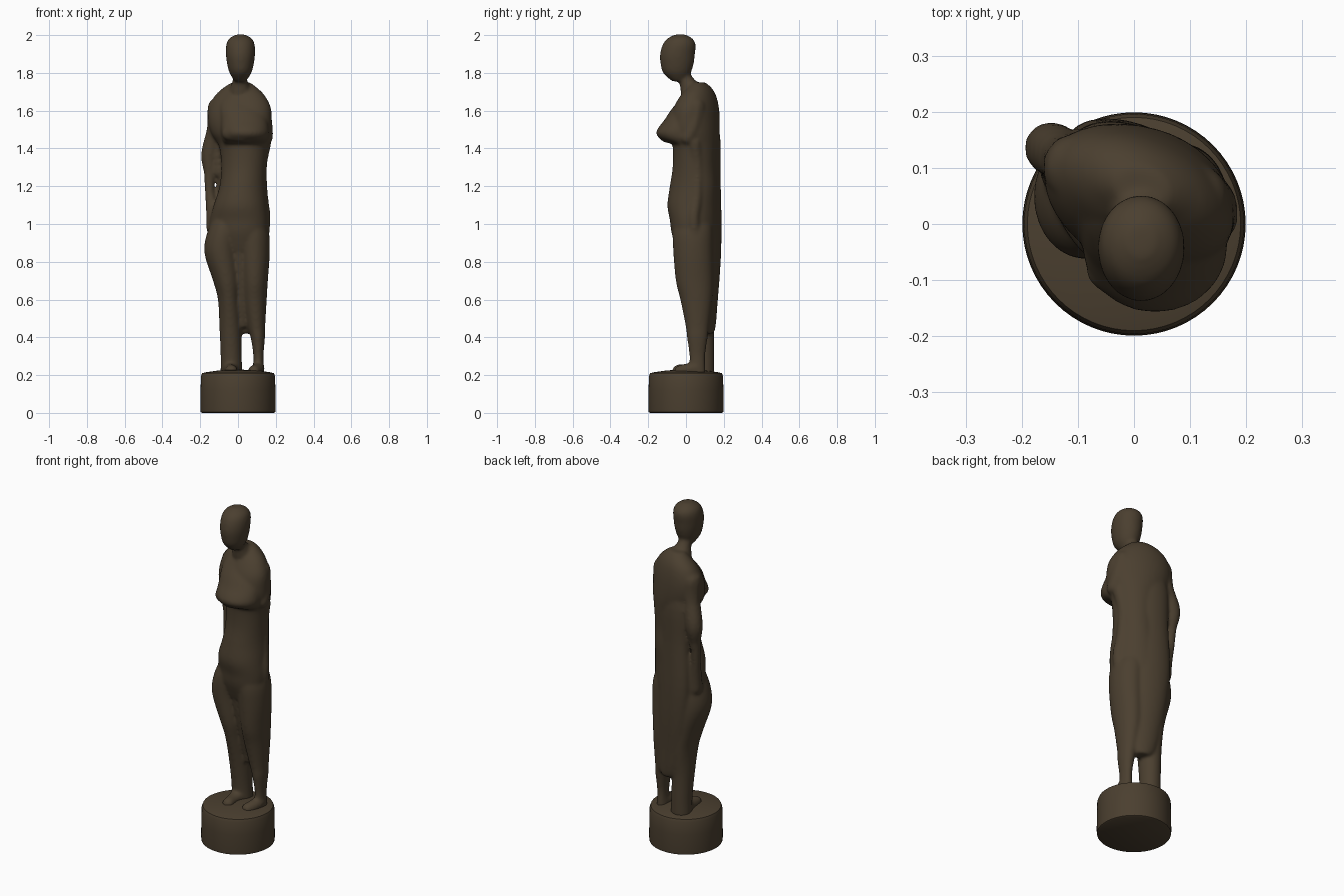
import bpy, bmesh, math
from mathutils import Vector, Matrix

bronze = bpy.data.materials.new("dark_bronze")
bronze.diffuse_color = (0.07, 0.05, 0.029, 1)


def spline(rows, steps):
    """Catmull-Rom interpolation through rows of numbers."""
    out = []
    for i in range(len(rows) - 1):
        p0, p1 = rows[max(i - 1, 0)], rows[i]
        p2, p3 = rows[i + 1], rows[min(i + 2, len(rows) - 1)]
        for s in range(steps):
            t = s / steps
            out.append([0.5 * (2 * b + (c - a) * t + (2 * a - 5 * b + 4 * c - d) * t * t
                               + (3 * b - a - 3 * c + d) * t ** 3)
                        for a, b, c, d in zip(p0, p1, p2, p3)])
    return out + [list(rows[-1])]


def loft(bm, rows, turn=0, sides=40):
    """Stack of ellipses; rows are z, centre x, centre y, radius x, radius y (low to high)."""
    rot = Matrix.Rotation(math.radians(turn), 2)
    rings = []
    for z, cx, cy, a, b in spline(rows, 4):
        ring = []
        for k in range(sides):
            t = 2 * math.pi * k / sides
            p = rot @ Vector((a * math.cos(t), b * math.sin(t)))
            ring.append(bm.verts.new((cx + p.x, cy + p.y, z)))
        rings.append(ring)
    for lo, hi in zip(rings, rings[1:]):
        for k in range(sides):
            n = (k + 1) % sides
            bm.faces.new((lo[k], lo[n], hi[n], hi[k]))
    bm.faces.new(rings[0][::-1])
    bm.faces.new(rings[-1])


def limb(bm, pts, steps=6):
    """Chain of overlapping balls; points are x, y, z, radius."""
    for x, y, z, r in spline(pts, steps):
        bmesh.ops.create_icosphere(bm, subdivisions=2, radius=r,
                                   matrix=Matrix.Translation((x, y, z)))


def finish(bm, name):
    bmesh.ops.recalc_face_normals(bm, faces=bm.faces)
    me = bpy.data.meshes.new(name)
    bm.to_mesh(me)
    bm.free()
    me.materials.append(bronze)
    me.polygons.foreach_set("use_smooth", [True] * len(me.polygons))
    ob = bpy.data.objects.new(name, me)
    bpy.context.collection.objects.link(ob)
    return ob


fig = bmesh.new()

# head and neck
loft(fig, [(1.755, .012, -.038, .03, .035), (1.8, .013, -.048, .058, .073),
           (1.85, .013, -.047, .071, .088), (1.9, .013, -.045, .077, .092),
           (1.95, .013, -.036, .075, .087), (1.982, .013, -.032, .06, .066),
           (2.003, .013, -.03, .024, .028)])
limb(fig, [(.01, -.03, 1.81, .045), (.01, 0, 1.76, .04), (.012, .03, 1.7, .06)])

# torso, with the shoulders turned
loft(fig, [(.86, 0, .06, .145, .1), (.95, .002, .05, .158, .12), (1.02, .005, .045, .158, .125),
           (1.1, .012, .035, .142, .132), (1.2, .025, .04, .122, .126),
           (1.3, .03, .045, .12, .115), (1.41, .03, .048, .132, .116),
           (1.48, .018, .045, .165, .125), (1.55, .01, .048, .176, .122),
           (1.62, .01, .055, .17, .108), (1.68, .01, .065, .138, .085),
           (1.72, .012, .07, .095, .06), (1.75, .015, .065, .05, .035)], turn=-22)

# chest sloping out to a full front, with a sharp underside
loft(fig, [(1.425, .035, -.02, .11, .06), (1.45, .038, -.035, .122, .1),
           (1.48, .038, -.04, .128, .118), (1.51, .036, -.038, .127, .108),
           (1.55, .032, -.03, .122, .085), (1.6, .022, -.012, .115, .07),
           (1.65, .015, .018, .105, .06), (1.7, .01, .05, .07, .055)])
limb(fig, [(.115, .05, 1.62, .055), (.137, .035, 1.52, .048), (.142, .01, 1.46, .045)])
limb(fig, [(.1, -.065, 1.475, .043), (.03, -.1, 1.475, .046), (-.045, -.08, 1.48, .042)])

# hanging arm with elbow and hand
limb(fig, [(-.1, .1, 1.61, .064), (-.118, .115, 1.5, .05), (-.148, .135, 1.37, .049),
           (-.15, .128, 1.27, .032), (-.15, .12, 1.17, .027), (-.135, .105, 1.07, .036),
           (-.125, .095, .98, .045)])
limb(fig, [(-.1, .125, 1.45, .045), (-.1, .12, 1.275, .034)])

# drapery fold on the other side
limb(fig, [(.142, .045, 1.43, .036), (.122, .06, 1.3, .033), (.126, .055, 1.15, .035),
           (.14, .04, 1.03, .034), (.13, .05, .9, .032)])

# robe down the back
loft(fig, [(.42, .035, .11, .04, .035), (.46, .035, .107, .075, .045), (.6, .02, .1, .1, .062),
           (.8, .005, .105, .118, .07), (1, -.002, .108, .126, .07),
           (1.25, -.002, .108, .115, .066), (1.45, 0, .105, .118, .068),
           (1.6, 0, .09, .1, .06)], turn=-22)

# legs
loft(fig, [(.2, -.035, .092, .058, .058), (.3, -.036, .09, .056, .06),
           (.45, -.04, .08, .058, .07), (.6, -.048, .07, .058, .092),
           (.7, -.06, .06, .072, .104), (.85, -.088, .05, .09, .11),
           (.97, -.075, .048, .083, .108), (1.08, -.05, .05, .055, .08)])
loft(fig, [(.2, .107, .06, .032, .045), (.3, .108, .06, .027, .042),
           (.4, .105, .06, .038, .055), (.46, .098, .06, .046, .062),
           (.6, .088, .055, .064, .085), (.7, .087, .045, .071, .099),
           (.85, .085, .038, .083, .105), (.97, .075, .036, .086, .106),
           (1.08, .055, .04, .06, .085)])

# cloth filling between the legs
loft(fig, [(.45, .025, .085, .03, .045), (.6, .02, .065, .035, .06),
           (.8, .01, .05, .045, .085), (.95, .005, .05, .06, .1)])

# feet
limb(fig, [(-.035, .08, .235, .05), (-.04, .02, .225, .038), (-.035, -.04, .222, .035)])
limb(fig, [(.108, .05, .235, .035), (.1, .01, .228, .036), (.085, -.03, .22, .034)])

figure = finish(fig, "standing_figure")
mod = figure.modifiers.new("fuse", 'REMESH')
mod.mode = 'VOXEL'
mod.voxel_size = 0.008
mod.use_smooth_shade = True
mod = figure.modifiers.new("soften", 'SMOOTH')
mod.factor = 0.5
mod.iterations = 10

# round plinth with a softly worn edge
profile = [(0, 0), (.19, 0), (.197, .004), (.199, .02), (.198, .12), (.196, .195),
           (.19, .21), (.17, .215), (.1, .225), (0, .23)]
bm = bmesh.new()
vs = [bm.verts.new((r, 0, z)) for r, z in profile]
es = [bm.edges.new(p) for p in zip(vs, vs[1:])]
bmesh.ops.spin(bm, geom=vs + es, cent=(0, 0, 0), axis=(0, 0, 1),
               angle=2 * math.pi, steps=64)
bmesh.ops.remove_doubles(bm, verts=bm.verts, dist=1e-4)
plinth = finish(bm, "plinth")
bpy.context.view_layer.objects.active = plinth
plinth.select_set(True)
bpy.ops.object.shade_smooth_by_angle(angle=math.radians(50))
